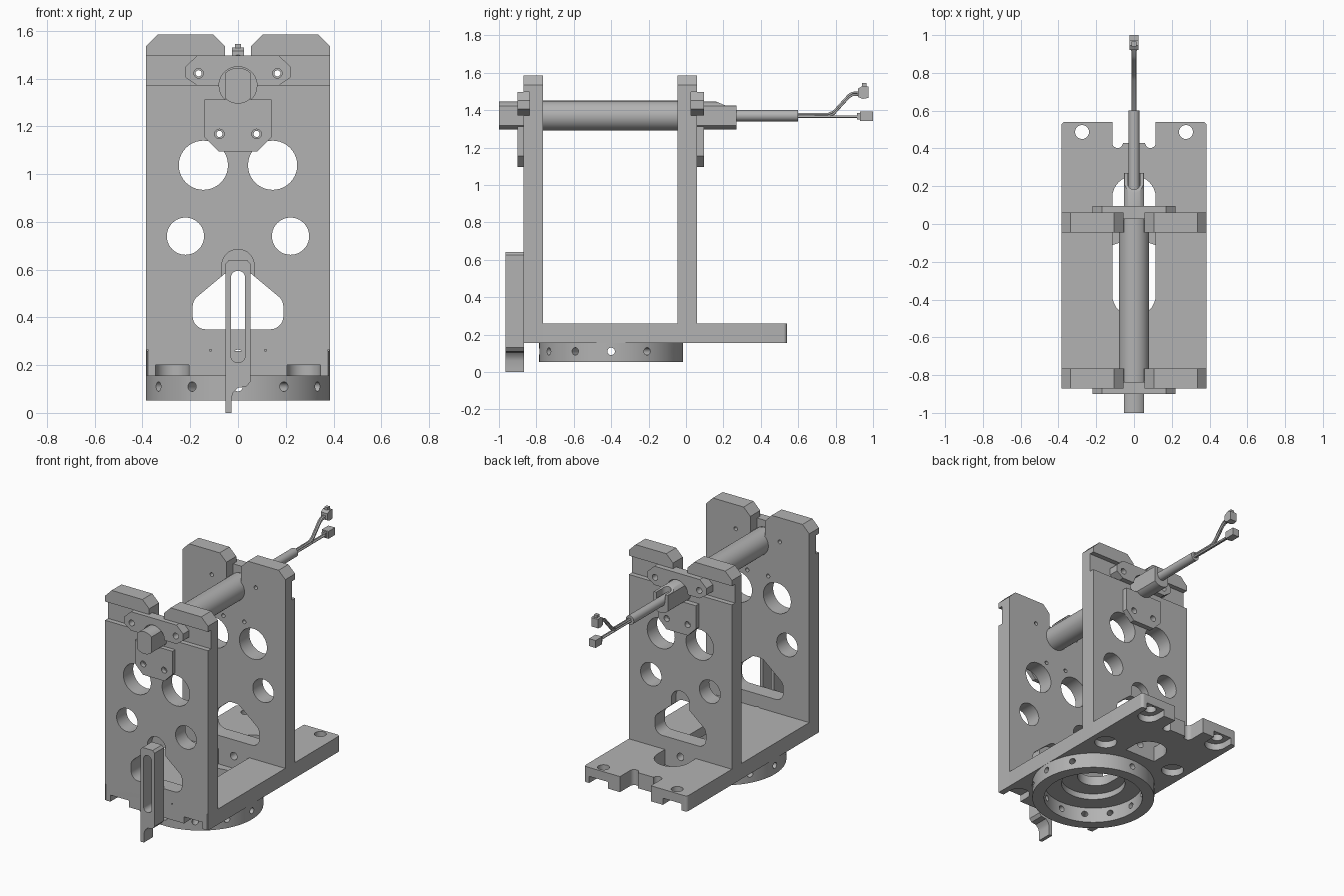
import bpy, bmesh, math
from mathutils import Vector
from mathutils.geometry import convex_hull_2d

cube = bpy.data.objects.get("Cube")
if cube:
    bpy.data.objects.remove(cube, do_unlink=True)

grey = bpy.data.materials.new("machined grey")
grey.use_nodes = True
COLOUR = (0.45, 0.45, 0.45, 1)
grey.diffuse_color = COLOUR
grey.node_tree.nodes["Principled BSDF"].inputs["Base Color"].default_value = COLOUR

TO_3D = {"x": lambda u, v, t: (t, u, v),
         "y": lambda u, v, t: (u, t, v),
         "z": lambda u, v, t: (u, v, t)}


def prism(name, pts, axis, lo, hi):
    """Extrude a flat outline along an axis."""
    bm = bmesh.new()
    f = TO_3D[axis]
    a = [bm.verts.new(f(u, v, lo)) for u, v in pts]
    b = [bm.verts.new(f(u, v, hi)) for u, v in pts]
    bm.faces.new(a)
    bm.faces.new(b)
    n = len(pts)
    for i in range(n):
        j = (i + 1) % n
        bm.faces.new((a[i], a[j], b[j], b[i]))
    bmesh.ops.recalc_face_normals(bm, faces=bm.faces)
    me = bpy.data.meshes.new(name)
    bm.to_mesh(me)
    bm.free()
    me.materials.append(grey)
    ob = bpy.data.objects.new(name, me)
    bpy.context.collection.objects.link(ob)
    return ob


def circle(u, v, r, n=40):
    return [(u + r * math.cos(2 * math.pi * i / n), v + r * math.sin(2 * math.pi * i / n))
            for i in range(n)]


def rounded(centres, r):
    """Convex outline wrapped around equal circles."""
    pts = [Vector(p) for u, v in centres for p in circle(u, v, r, 32)]
    return [tuple(pts[i]) for i in convex_hull_2d(pts)]


def rect(u0, u1, v0, v1):
    return [(u0, v0), (u1, v0), (u1, v1), (u0, v1)]


def mirror(half):
    """Complete a right-hand outline with its left-hand reflection."""
    return half + [(-u, v) for u, v in reversed(half)]


def cut(ob, cutters, op="DIFFERENCE"):
    """Apply boolean operations and discard the helpers."""
    for c in cutters:
        m = ob.modifiers.new("cut", "BOOLEAN")
        m.operation, m.solver, m.object = op, "EXACT", c
    dg = bpy.context.evaluated_depsgraph_get()
    me = bpy.data.meshes.new_from_object(ob.evaluated_get(dg))
    ob.modifiers.clear()
    ob.data = me
    for c in cutters:
        bpy.data.objects.remove(c, do_unlink=True)
    return ob


def hole(pts, axis, lo=-3, hi=3):
    ob = prism("cutter", pts, axis, lo, hi)
    ob.hide_render = True
    return ob


AXIS_Z = 1.37                      # height of the sensor axis
SCREWS = [(0.165, 1.422), (0.078, 1.168)]
SIDES = (-1, 1)

# Upright plates with ears, lightening holes and clamp groove
plate_outline = mirror([(0.385, 0.155), (0.385, 1.535), (0.335, 1.585), (0.105, 1.585),
                        (0.055, 1.535), (0.055, 1.43)])
triangle = [(0.135, 0.405), (-0.135, 0.405), (0.135, 0.445), (-0.135, 0.445),
            (0.015, 0.545), (-0.015, 0.545)]


def upright(name, inner, outer):
    s = 1 if outer > inner else -1
    ob = prism(name, plate_outline, "y", min(inner, outer), max(inner, outer))

    def pocket(pts, depth):
        a, b = outer - s * depth, outer + s * 0.1
        return hole(pts, "y", min(a, b), max(a, b))

    cuts = [hole(rounded(triangle, 0.055), "y"), hole(circle(0, AXIS_Z, 0.079), "y"),
            pocket(rect(-1, 1, 1.37, 1.497), 0.033),
            pocket(rounded([(0, 0.5), (0, 0.617)], 0.068), 0.05),
            hole(circle(0, 0.24, 0.025), "y")]
    for sx in SIDES:
        cuts += [hole(circle(sx * 0.145, 1.037, 0.103), "y"),
                 hole(circle(sx * 0.22, 0.74, 0.078), "y")]
        cuts += [hole(circle(sx * u, v, 0.013, 16), "y") for u, v in SCREWS]
        if s < 0:      # joint seams and foot recesses on the front edge
            cuts += [pocket(rect(*sorted((sx * 0.112, sx * 0.12)), 0.1, 0.265), 0.08),
                     pocket(rect(*sorted((sx * 0.376, sx * 0.381)), 0.1, 0.265), 0.08)]
        cuts.append(hole(rect(*sorted((sx * 0.205, sx * 0.345)), 0.1, 0.2), "y"))
    return cut(ob, cuts)


upright("front_plate", -0.765, -0.87)
upright("back_plate", -0.045, 0.06)

# Base plate with feet, central slot and counterbored screws
base = prism("base_plate", rounded([(0.365, 0.52), (-0.365, 0.52), (0.365, -0.85),
                                    (-0.365, -0.85)], 0.02), "z", 0.155, 0.26)
cuts = [hole(rounded([(0, 0.14), (0, -0.375)], 0.115), "z"),
        hole(rect(-0.115, 0.115, 0.43, 1), "z"),
        hole(circle(0, -0.4, 0.2, 64), "z", 0.1, 0.195)]
for sx in SIDES:
    cuts += [hole(circle(sx * 0.087, 0.43, 0.028), "z"),
             hole(circle(sx * 0.275, 0.487, 0.037), "z"),
             hole(rounded([(sx * 0.275, 0.475), (sx * 0.275, 0.8)], 0.07), "z", 0.1, 0.2),
             hole(rounded([(sx * 0.275, -0.805), (sx * 0.275, -1.1)], 0.07), "z", 0.1, 0.2),
             hole(circle(sx * 0.275, 0.05, 0.07), "z", 0.1, 0.2)]
cut(base, cuts)

# Mounting ring with radial holes
ring = prism("mounting_ring", circle(0, -0.4, 0.385, 96), "z", 0.052, 0.157)
cuts = [hole(circle(0, -0.4, 0.31, 96), "z")]
for i in range(6):
    c = hole(circle(0, 0.11, 0.02, 20), "x", -0.6, 0.6)
    c.rotation_euler.z = math.radians(30 * i)
    c.location.y = -0.4
    cuts.append(c)
cut(ring, cuts)

# Clamp bars and lower clamp plates on both outer faces
bar = mirror([(0.17, 1.37), (0.22, 1.405), (0.22, 1.45), (0.17, 1.497)])
lower = mirror([(0.08, 1.095), (0.14, 1.155), (0.14, 1.312)])
for side, bar_y, low_y in (("front", (-0.9, -0.837), (-0.9, -0.87)),
                           ("back", (0.027, 0.095), (0.06, 0.095))):
    ob = prism(side + "_clamp_bar", bar, "y", *bar_y)
    cut(ob, [hole(circle(0, AXIS_Z, 0.08), "y")] +
        [hole(circle(sx * SCREWS[0][0], SCREWS[0][1], 0.02, 24), "y") for sx in SIDES])
    ob = prism(side + "_clamp_plate", lower, "y", *sorted(low_y))
    cut(ob, [hole(circle(sx * SCREWS[1][0], SCREWS[1][1], 0.02, 24), "y") for sx in SIDES])

# Tubular body, flattened ends and cable sleeve
prism("tube_body", circle(0, AXIS_Z, 0.08, 64), "y", -0.835, 0.025)
flat = [(max(-0.055, min(0.055, u)), v) for u, v in circle(0, AXIS_Z, 0.075, 64)]
flat = [p for p in flat if abs(p[0]) < 0.055 or abs(p[1] - AXIS_Z) > 0.049]
prism("front_end", flat, "y", -1.0, -0.83)
back_end = prism("back_end", flat, "y", 0.02, 0.27)
cut(back_end, [hole(rounded([(0, 0.215), (0, 0.5)], 0.033), "z", AXIS_Z, 2),
               hole([(0.16, 1.446), (0.21, 1.425), (0.4, 1.425), (0.4, 1.6), (0.16, 1.6)],
                    "x", -1, 1)])
prism("cable_sleeve", circle(0, AXIS_Z, 0.03, 32), "y", 0.18, 0.6)


# Two-branch cable
def cable(name, path, radius):
    cu = bpy.data.curves.new(name, "CURVE")
    cu.dimensions = "3D"
    cu.bevel_depth, cu.bevel_resolution, cu.use_fill_caps = radius, 2, True
    sp = cu.splines.new("POLY")
    sp.points.add(len(path) - 1)
    for p, co in zip(sp.points, path):
        p.co = (*co, 1)
    cu.materials.append(grey)
    bpy.context.collection.objects.link(bpy.data.objects.new(name, cu))


for i, dx in enumerate((-0.005, 0.005)):
    cable(f"lower_wire_{i}", [(dx, 0.59, 1.365), (dx, 0.95, 1.365)], 0.007)
    for j, dz in enumerate((0, 0.012)):
        cable(f"upper_wire_{i}_{j}", [(dx, 0.59, 1.367 + dz), (dx, 0.76, 1.367 + dz),
                                      (dx, 0.79, 1.38 + dz), (dx, 0.87, 1.468 + dz),
                                      (dx, 0.89, 1.48 + dz), (dx, 0.93, 1.482 + dz)], 0.006)

# Connectors with a stepped nose
prism("lower_connector", rect(-0.025, 0.025, 1.342, 1.392), "y", 0.93, 1.0)
prism("lower_connector_nose", rect(-0.015, 0.015, 1.35, 1.384), "y", 0.915, 0.94)
prism("upper_connector", [(0.92, 1.47), (0.945, 1.46), (0.975, 1.465), (0.975, 1.525),
                          (0.945, 1.53), (0.92, 1.515)], "x", -0.025, 0.025)
prism("upper_connector_tab", rect(0.94, 0.965, 1.5, 1.545), "x", -0.012, 0.012)

# Slotted hook standing on the front face
hook = prism("slotted_hook", [(-0.052, 0), (-0.028, 0), (-0.028, 0.06), (-0.02, 0.085),
                              (0, 0.105), (0.035, 0.11), (0.052, 0.13), (0.052, 0.625),
                              (0.038, 0.64), (-0.038, 0.64), (-0.052, 0.625)],
             "y", -0.965, -0.866)
cut(hook, [hole(rounded([(0, 0.24), (0, 0.565)], 0.03), "y")])

# Smooth round walls while keeping edges sharp
bpy.ops.object.select_all(action="DESELECT")
for ob in bpy.context.scene.objects:
    if ob.type == "MESH" and ob.data.materials and ob.data.materials[0] == grey:
        ob.select_set(True)
        bpy.context.view_layer.objects.active = ob
bpy.ops.object.shade_smooth_by_angle(angle=math.radians(30))
